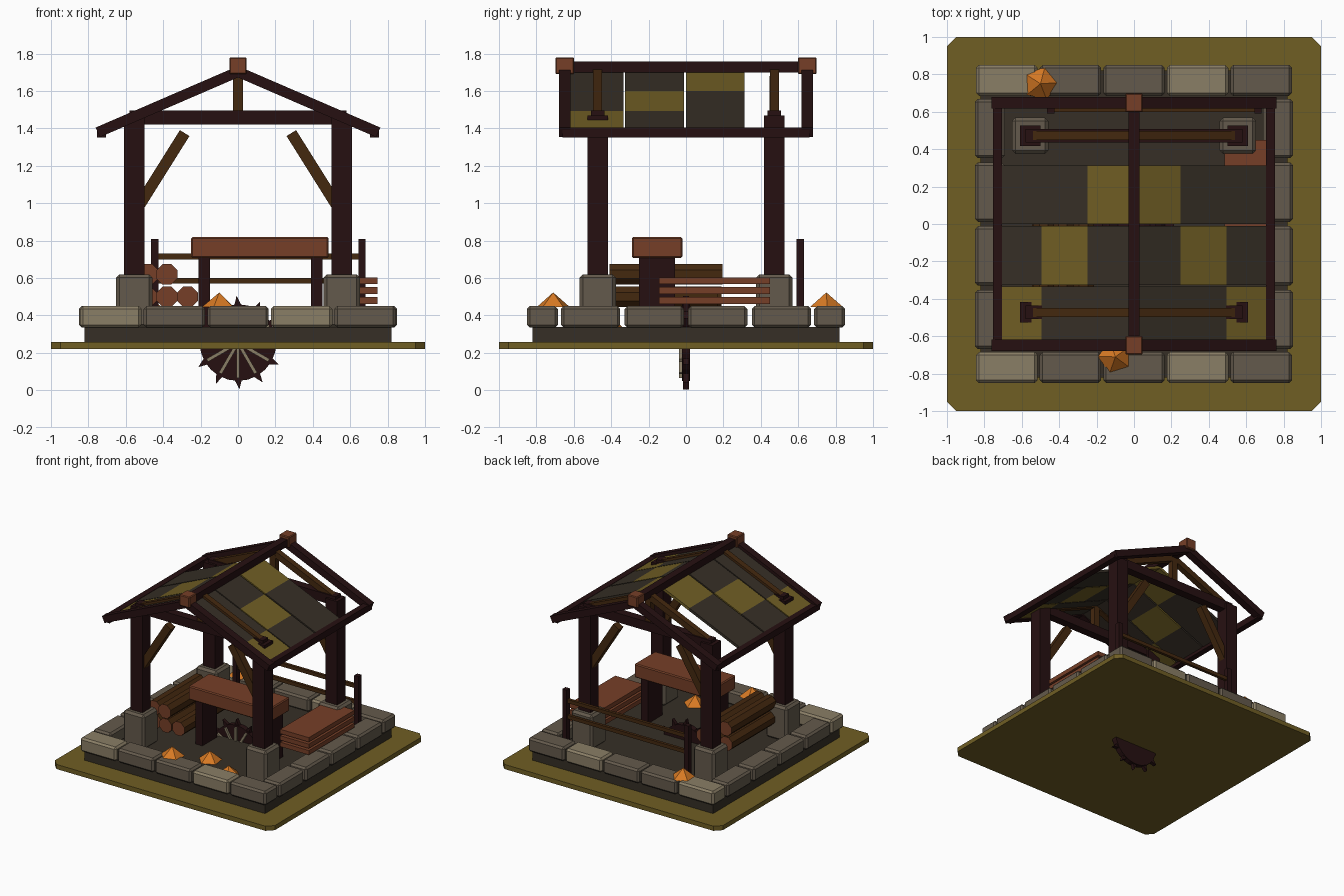
import bpy, bmesh, math
from mathutils import Matrix, Vector

if "Cube" in bpy.data.objects:
    bpy.data.objects.remove(bpy.data.objects["Cube"])


def mat(name, r, g, b):
    m = bpy.data.materials.new(name)
    lin = [((c / 255 + 0.055) / 1.055) ** 2.4 if c > 10 else c / 255 / 12.92 for c in (r, g, b)]
    m.diffuse_color = (*lin, 1)
    m.use_nodes = True
    m.node_tree.nodes["Principled BSDF"].inputs["Base Color"].default_value = m.diffuse_color
    return m


OLIVE = mat("olive", 112, 94, 36)
SLATE = mat("dark_slate", 54, 47, 38)
STONE = mat("stone", 100, 90, 76)
PALE = mat("pale_stone", 138, 126, 102)
DARK = mat("dark_wood", 38, 16, 17)
BROWN = mat("brown_wood", 68, 40, 15)
RED = mat("red_wood", 118, 63, 39)
ORANGE = mat("orange", 216, 122, 36)


def finish(name, bm, *mats):
    bmesh.ops.recalc_face_normals(bm, faces=bm.faces)
    me = bpy.data.meshes.new(name)
    bm.to_mesh(me)
    bm.free()
    for m in mats:
        me.materials.append(m)
    ob = bpy.data.objects.new(name, me)
    bpy.context.collection.objects.link(ob)
    return ob


def box(name, x0, x1, y0, y1, z0, z1, m, bevel=0.0):
    """Box from its extents, with optional chamfered edges."""
    bm = bmesh.new()
    c = Vector((x0 + x1, y0 + y1, z0 + z1)) / 2
    bmesh.ops.create_cube(bm, size=1, matrix=Matrix.Translation(c)
                          @ Matrix.Diagonal((abs(x1 - x0), abs(y1 - y0), z1 - z0, 1)))
    if bevel:
        bmesh.ops.bevel(bm, geom=bm.edges[:], offset=bevel, segments=1, affect='EDGES')
    return finish(name, bm, m)


def beam(name, a, b, y, width, thick, m):
    """Box running from a to b in the xz plane, centred on y."""
    d = Vector((b[0] - a[0], 0, b[1] - a[1]))
    c = Vector(((a[0] + b[0]) / 2, y, (a[1] + b[1]) / 2))
    bm = bmesh.new()
    bmesh.ops.create_cube(bm, size=1, matrix=Matrix.Translation(c)
                          @ Matrix.Rotation(-math.atan2(d.z, d.x), 4, 'Y')
                          @ Matrix.Diagonal((d.length, width, thick, 1)))
    return finish(name, bm, m)


# Ground plate with clipped corners
bm = bmesh.new()
bmesh.ops.create_cube(bm, size=1, matrix=Matrix.Translation((0, 0, 0.239)) @ Matrix.Diagonal((2, 2, 0.038, 1)))
up = [e for e in bm.edges if abs(e.verts[0].co.z - e.verts[1].co.z) > 0.01]
bmesh.ops.bevel(bm, geom=up, offset=0.05, segments=1, affect='EDGES')
finish("ground_plate", bm, OLIVE)

# Floor slab and border stones
box("floor_slab", -0.82, 0.82, -0.82, 0.82, 0.255, 0.337, SLATE)
for s in (-1, 1):
    for i in range(5):
        x = -0.85 + 0.34 * i
        box("border_stone", x + 0.006, x + 0.334, s * 0.685, s * 0.85, 0.335, 0.45,
            PALE if i in (0, 3) else STONE, 0.015)
    for i in range(4):
        y = -0.68 + 0.34 * i
        box("side_stone", s * 0.69, s * 0.85, y + 0.012, y + 0.328, 0.335, 0.45, STONE, 0.015)

# Posts, plinths and braces at the four corners
for sy in (-1, 1):
    y = 0.472 * sy
    for sx in (-1, 1):
        x = 0.555 * sx
        box("plinth", x - 0.097, x + 0.097, y - 0.097, y + 0.097, 0.335, 0.62, STONE, 0.018)
        box("post", x - 0.054, x + 0.054, y - 0.054, y + 0.054, 0.6, 1.47, DARK)
        beam("brace", (sx * 0.53, 0.985), (sx * 0.285, 1.375), y, 0.06, 0.06, BROWN)
        beam("inner_rafter", (sx * 0.53, 1.472), (0, 1.70), y, 0.048, 0.05, BROWN)
    box("tie_beam", -0.58, 0.58, y - 0.035, y + 0.035, 1.42, 1.495, DARK)
    box("king_post", -0.026, 0.026, y - 0.025, y + 0.025, 1.49, 1.68, BROWN)
    # Gable rafters and ridge end block
    g = 0.648 * sy
    for sx in (-1, 1):
        beam("gable_rafter", (sx * 0.75, 1.379), (0, 1.703), g, 0.062, 0.056, DARK)
    box("ridge_block", -0.046, 0.046, g - 0.05, g + 0.05, 1.69, 1.78, RED, 0.006)

# Ridge and eave beams
box("ridge_beam", -0.03, 0.03, -0.64, 0.64, 1.7, 1.757, DARK)
for sx in (-1, 1):
    box("eave_beam", sx * 0.705, sx * 0.755, -0.66, 0.66, 1.352, 1.405, DARK)

# Roof panels: three bands per slope, the back bay left open
bands = [(-0.62, -0.334), (-0.325, -0.012), (0.0, 0.312)]
strips = [(0.0, 0.245), (0.245, 0.49), (0.49, 0.715)]
for sx in (-1, 1):
    for b, (y0, y1) in enumerate(bands):
        for k, (xa, xb) in enumerate(strips):
            beam("roof_panel", (sx * xa, 1.695 - 0.432 * xa), (sx * xb, 1.695 - 0.432 * xb),
                 (y0 + y1) / 2, y1 - y0, 0.022, OLIVE if b + k == 2 else SLATE)

# Work table
box("table_top", -0.25, 0.485, -0.29, -0.02, 0.707, 0.82, RED, 0.008)
for x in (-0.18, 0.42):
    box("table_leg", x - 0.031, x + 0.031, -0.25, -0.06, 0.335, 0.71, DARK)

# Saw blade through the floor, with slanted teeth and spokes
C = Vector((0, 0, 0.255))
bm = bmesh.new()
bmesh.ops.create_cone(bm, cap_ends=True, segments=24, radius1=0.205, radius2=0.205, depth=0.045,
                      matrix=Matrix.Translation(C) @ Matrix.Rotation(math.pi / 2, 4, 'X'))
finish("saw_blade", bm, DARK)


def polar(r, a, y):
    return C + Vector((r * math.cos(a), y, r * math.sin(a)))


bm = bmesh.new()
for i in range(12):
    a = i * math.pi / 6
    rings = [[bm.verts.new(polar(r, a + da, y)) for r, da in ((0.195, -0.11), (0.195, 0.11), (0.25, 0.03))]
             for y in (-0.015, 0.015)]
    bm.faces.new(rings[0])
    bm.faces.new(rings[1])
    for j in range(3):
        k = (j + 1) % 3
        bm.faces.new((rings[0][j], rings[0][k], rings[1][k], rings[1][j]))
finish("saw_teeth", bm, DARK)
for i in range(12):
    a = i * math.pi / 6
    p, q = polar(0.03, a, 0), polar(0.19, a, 0)
    beam("blade_spoke", (p.x, p.z), (q.x, q.z), -0.03, 0.016, 0.018, PALE)

# Log pile: bark sides, cut red ends
for x, z, y0, y1 in ((-0.27, 0.5, -0.39, 0.17), (-0.38, 0.5, -0.4, 0.19), (-0.49, 0.5, -0.38, 0.18),
                     (-0.38, 0.62, -0.41, 0.195), (-0.482, 0.62, -0.4, 0.18)):
    bm = bmesh.new()
    bmesh.ops.create_cone(bm, cap_ends=True, segments=8, radius1=0.06, radius2=0.06, depth=y1 - y0,
                          matrix=Matrix.Translation((x, (y0 + y1) / 2, z)) @ Matrix.Rotation(math.pi / 2, 4, 'X')
                          @ Matrix.Rotation(math.pi / 8, 4, 'Z'))
    bm.normal_update()
    for f in bm.faces:
        f.material_index = int(abs(f.normal.y) > 0.9)
    finish("log", bm, BROWN, RED)

# Plank stack
for i in range(3):
    z = 0.462 + 0.053 * i
    box("plank", 0.485, 0.745, -0.145, 0.45, z, z + 0.036, RED)

# Back fence
for x in (-0.445, 0.663):
    box("fence_post", x - 0.02, x + 0.02, 0.59, 0.63, 0.335, 0.808, DARK)
for z in (0.57, 0.7):
    box("fence_rail", -0.445, 0.663, 0.598, 0.622, z, z + 0.03, BROWN)

# Sawdust heaps
for i, (x, y, z) in enumerate(((-0.1, -0.71, 0.445), (-0.5, 0.75, 0.445), (0.04, -0.42, 0.335), (0.3, -0.55, 0.335))):
    bm = bmesh.new()
    bmesh.ops.create_cone(bm, cap_ends=True, segments=5, radius1=0.093, radius2=0, depth=0.078,
                          matrix=Matrix.Translation((x, y, z + 0.039)) @ Matrix.Rotation(0.3 + 0.7 * i, 4, 'Z'))
    finish("sawdust_heap", bm, ORANGE)
